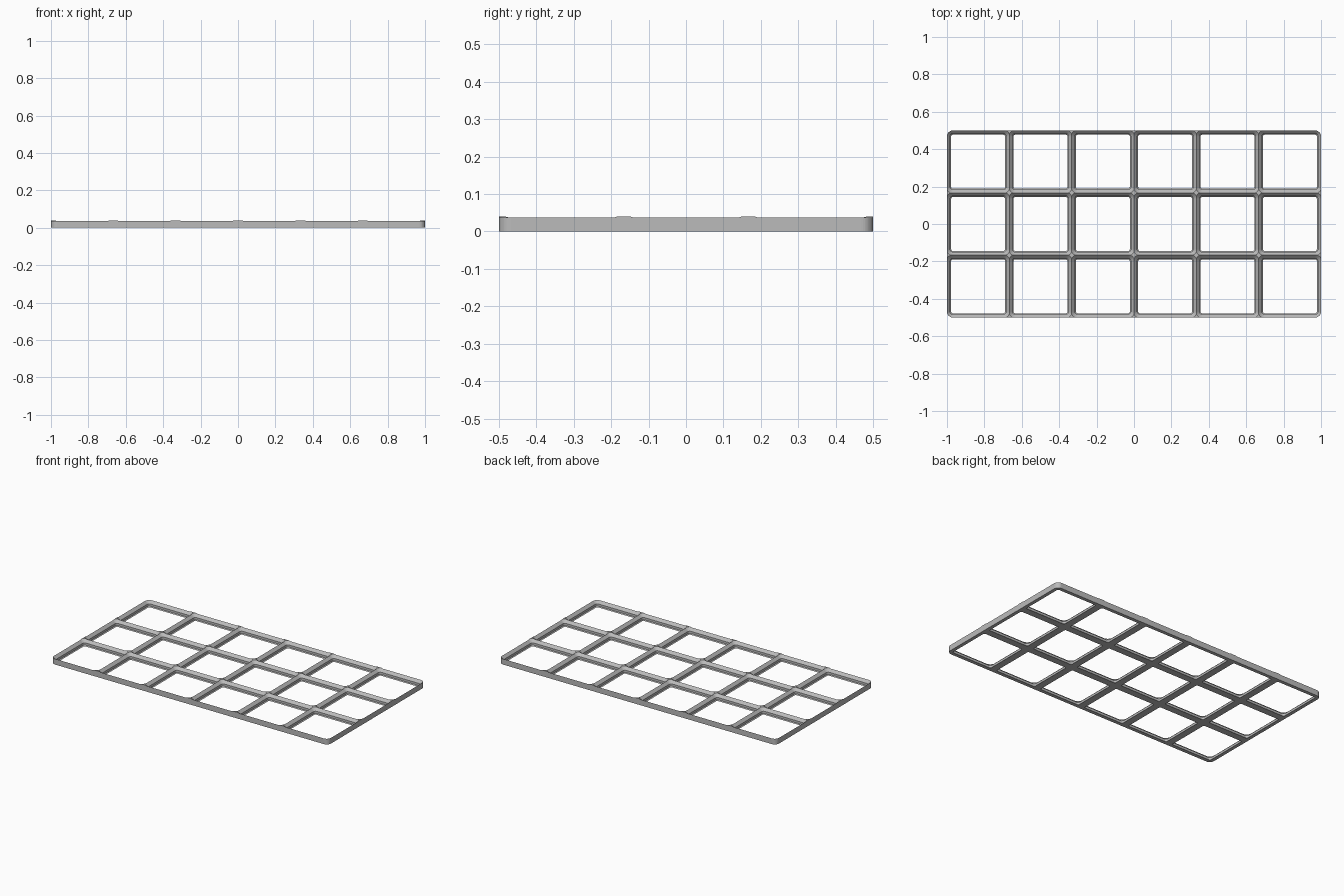
import bpy, bmesh, math

if "Cube" in bpy.data.objects:
    bpy.data.objects.remove(bpy.data.objects["Cube"], do_unlink=True)

COLS, ROWS = 6, 3
CELL = 42.0                      # cell pitch in millimetres
S = 2 / (COLS * CELL)            # millimetres to scene units
CORNER = 4.0                     # outer corner radius
HEIGHT = 5.0
STEPS = 10                       # segments per rounded corner


def rounded_ring(bm, cx, cy, hx, hy, r, z):
    """Ring of vertices around a rounded rectangle."""
    ring = []
    for k, (sx, sy) in enumerate([(1, 1), (-1, 1), (-1, -1), (1, -1)]):
        for i in range(STEPS + 1):
            a = math.pi / 2 * (k + i / STEPS)
            x = cx + sx * (hx - r) + r * math.cos(a)
            y = cy + sy * (hy - r) + r * math.sin(a)
            ring.append(bm.verts.new((x * S, y * S, z * S)))
    return ring


def loft(bm, rings):
    """Closed solid through a stack of rings."""
    n = len(rings[0])
    for low, high in zip(rings, rings[1:]):
        for i in range(n):
            j = (i + 1) % n
            bm.faces.new((low[i], low[j], high[j], high[i]))
    bm.faces.new(rings[0][::-1])
    bm.faces.new(rings[-1])


def make_object(name, bm):
    mesh = bpy.data.meshes.new(name)
    bm.to_mesh(mesh)
    bm.free()
    obj = bpy.data.objects.new(name, mesh)
    bpy.context.collection.objects.link(obj)
    return obj


# Solid plate with rounded corners
bm = bmesh.new()
hx, hy = COLS * CELL / 2, ROWS * CELL / 2
loft(bm, [rounded_ring(bm, 0, 0, hx, hy, CORNER, z) for z in (0, HEIGHT)])
plate = make_object("grid_baseplate", bm)

# Stepped pocket profile: (height, half width); corner centres stay fixed
profile = [(-1, 18.15), (0, 18.15), (0.7, 18.85), (2.5, 18.85), (5.3, 21.65)]
bm = bmesh.new()
for c in range(COLS):
    for r in range(ROWS):
        cx = (c - (COLS - 1) / 2) * CELL
        cy = (r - (ROWS - 1) / 2) * CELL
        loft(bm, [rounded_ring(bm, cx, cy, h, h, h - 17, z) for z, h in profile])
cutter = make_object("pocket_cutter", bm)

# Cut every pocket, leaving sharp ridges and small raised stars at crossings
cut = plate.modifiers.new("pockets", 'BOOLEAN')
cut.operation = 'DIFFERENCE'
cut.solver = 'EXACT'
cut.use_self = True
cut.object = cutter
bpy.context.view_layer.objects.active = plate
plate.select_set(True)
bpy.ops.object.modifier_apply(modifier=cut.name)
bpy.data.objects.remove(cutter, do_unlink=True)

# Plain grey finish
grey = bpy.data.materials.new("grey_plastic")
grey.use_nodes = True
colour = (0.5, 0.5, 0.5, 1)
grey.diffuse_color = colour
grey.node_tree.nodes["Principled BSDF"].inputs["Base Color"].default_value = colour
plate.data.materials.clear()
plate.data.materials.append(grey)
